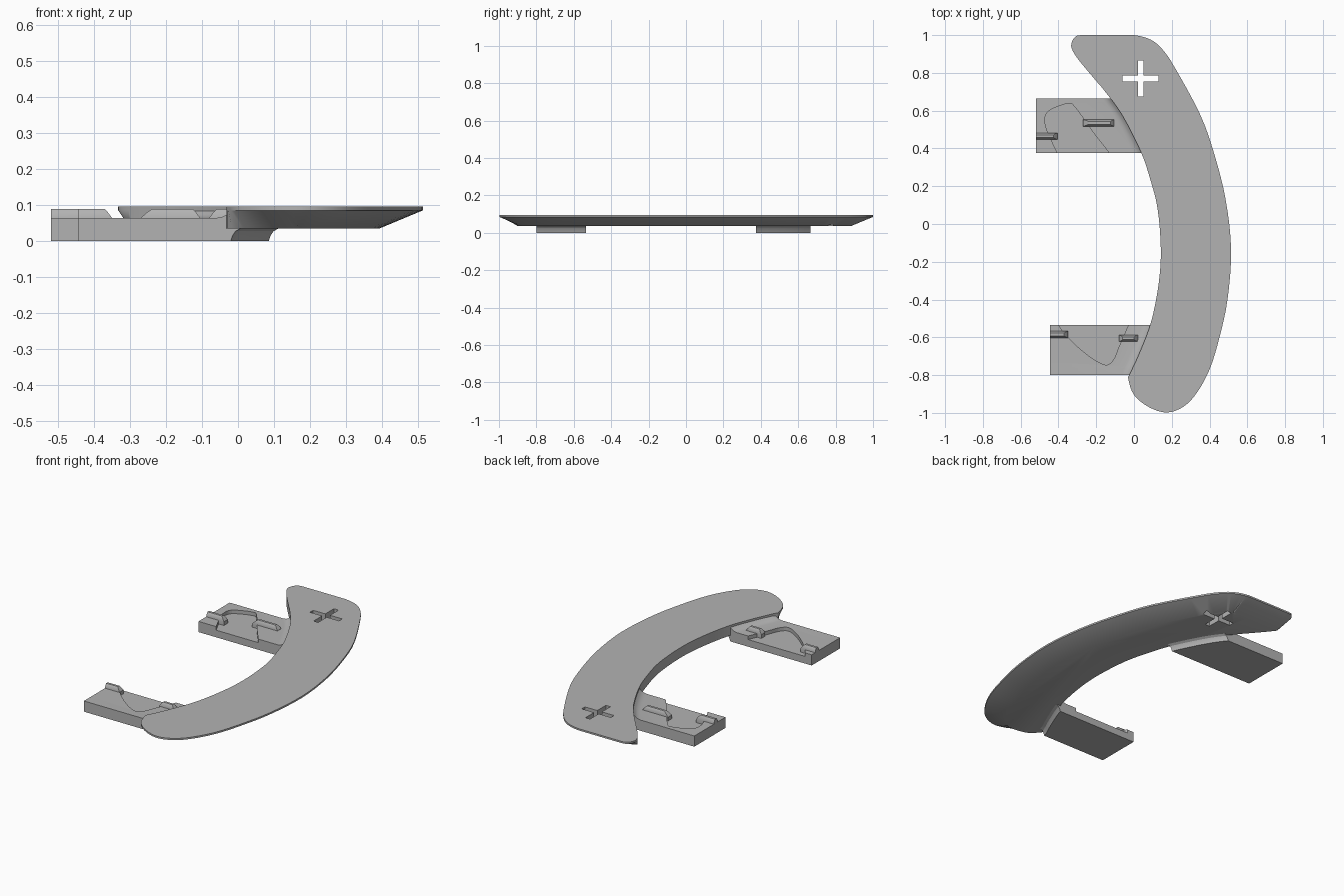
import bpy
import bmesh
import math
from mathutils import Vector

if "Cube" in bpy.data.objects:
    bpy.data.objects.remove(bpy.data.objects["Cube"], do_unlink=True)

gray = bpy.data.materials.new("light_gray")
gray.use_nodes = True
COLOR = (0.45, 0.45, 0.45, 1)
gray.diffuse_color = COLOR
gray.node_tree.nodes["Principled BSDF"].inputs["Base Color"].default_value = COLOR


def finish(name, bm, smooth=True):
    """Turn a bmesh into a named object."""
    bmesh.ops.remove_doubles(bm, verts=bm.verts, dist=0.0005)
    bmesh.ops.recalc_face_normals(bm, faces=bm.faces)
    mesh = bpy.data.meshes.new(name)
    bm.to_mesh(mesh)
    bm.free()
    mesh.materials.append(gray)
    obj = bpy.data.objects.new(name, mesh)
    bpy.context.collection.objects.link(obj)
    if smooth:
        bpy.ops.object.select_all(action="DESELECT")
        obj.select_set(True)
        bpy.context.view_layer.objects.active = obj
        bpy.ops.object.shade_smooth_by_angle(angle=math.radians(25))
    return obj


def loft(name, rings, smooth=True):
    """Skin equal-length closed rings and cap both ends."""
    bm = bmesh.new()
    rows = [[bm.verts.new(p) for p in ring] for ring in rings]
    n = len(rows[0])
    for a, b in zip(rows, rows[1:]):
        for i in range(n):
            j = (i + 1) % n
            bm.faces.new((a[i], a[j], b[j], b[i]))
    bm.faces.new(rows[0])
    bm.faces.new(rows[-1])
    return finish(name, bm, smooth)


def cut(obj, cutter):
    cutter.hide_render = True
    cutter.hide_viewport = True
    mod = obj.modifiers.new("cut", "BOOLEAN")
    mod.operation = "DIFFERENCE"
    mod.solver = "EXACT"
    mod.object = cutter


def spline(points, steps=4, closed=False):
    """Catmull-Rom curve through 2D points."""
    pts = [Vector(p) for p in points]
    n = len(pts)
    pick = (lambda i: pts[i % n]) if closed else (lambda i: pts[max(0, min(i, n - 1))])
    out = []
    for i in range(n if closed else n - 1):
        a, b, c, d = (pick(i + k) for k in (-1, 0, 1, 2))
        for s in range(steps):
            t = s / steps
            out.append(0.5 * (2 * b + (c - a) * t + (2 * a - 5 * b + 4 * c - d) * t * t
                              + (3 * b - a - 3 * c + d) * t ** 3))
    if not closed:
        out.append(pts[-1])
    return out


# Crescent outline: outer sweep clockwise from the hook tip, then the inner edge
OUTER = [(-.328, .925), (-.33, .96), (-.31, .992), (-.28, 1), (-.25, 1), (-.04, 1),
         (.02, .997), (.09, .975), (.15, .925), (.215, .83), (.35, .58), (.425, .37),
         (.485, .13), (.514, -.135), (.495, -.4), (.45, -.61), (.4, -.77),
         (.335, -.89), (.265, -.965), (.175, -.998), (.08, -.97), (0, -.905), (-.03, -.82)]
INNER = [(-.02, -.79), (.03, -.68), (.09, -.52), (.13, -.32), (.142, -.135), (.125, .08),
         (.085, .24), (.035, .385), (-.065, .58), (-.16, .71), (-.2, .757), (-.29, .865)]
STEPS = 4
outline = spline(OUTER + INNER, STEPS, closed=True)
inner_curve = spline(INNER, 8)


def inner_x(y):
    for a, b in zip(inner_curve, inner_curve[1:]):
        if a.y <= y <= b.y:
            return a.x + (b.x - a.x) * (y - a.y) / (b.y - a.y)
    return inner_curve[0].x


# The underside is drawn in along the outer edge only
underside = []
last = (len(OUTER) - 1) * STEPS
for i, p in enumerate(outline):
    q = p.copy()
    if i < last:
        tangent = outline[(i + 1) % len(outline)] - outline[i - 1]
        normal = Vector((tangent.y, -tangent.x)).normalized()
        q += normal * 0.12 * min(1, (last - i) / (3 * STEPS))
    if p.y > 0.88 and p.x < 0.02:
        q = Vector((max(p.x, -0.3), 0.88))
    underside.append(q)

plate = loft("crescent_plate", [[(p.x, p.y, z) for p in ring] for ring, z in
                                ((underside, .035), (outline, .085), (outline, .095))])

# Plus-shaped opening through the plate
W, R = 0.015, 0.095
plus = [(W, W), (W, R), (-W, R), (-W, W), (-R, W), (-R, -W),
        (-W, -W), (-W, -R), (W, -R), (W, -W), (R, -W), (R, W)]
cut(plate, loft("plus_cutter", [[(.035 + x, .77 + y, z) for x, y in plus]
                                for z in (-.1, .2)], False))


def tab(name, left, y0, y1, arch, open_y):
    """Mounting tab with a flared root and an arched recess."""
    rings = []
    for k in range(13):
        y = y0 + (y1 - y0) * k / 12
        e = inner_x(y)
        section = [(left, 0), (e, 0), (e + .005, .015), (e + .013, .027), (e + .03, .036),
                   (e + .03, .06), (e + .006, .088), (e - .012, .073), (e - .026, .066),
                   (e - .045, .063), (left, .063)]
        rings.append([(x, y, z) for x, z in section])
    body = loft(name, rings)
    curve = [tuple(p) for p in spline(arch, 5)]
    shape = [(arch[0][0], open_y)] + curve + [(arch[-1][0], open_y)]
    cut(body, loft(name + "_recess_cutter",
                   [[(x, y, z) for x, y in shape] for z in (.042, .1)], False))


def clip(name, x0, x1, y, slope0, slope1):
    """Low ridge with tapered sides and ends."""
    rings = []
    for z, half, t in ((.04, .018, 0), (.064, .018, 0), (.08, .013, .6), (.088, .007, 1)):
        a, b = x0 + slope0 * t, x1 - slope1 * t
        rings.append([(a, y - half, z), (b, y - half, z), (b, y + half, z), (a, y + half, z)])
    loft(name, rings)


tab("back_tab", -.52, .375, .665,
    [(-.405, .375), (-.44, .45), (-.47, .53), (-.455, .595), (-.35, .638),
     (-.31, .615), (-.22, .49), (-.13, .375)], .3)
tab("front_tab", -.445, -.8, -.535,
    [(-.4, -.535), (-.35, -.6), (-.25, -.69), (-.155, -.745), (-.11, -.72),
     (-.08, -.65), (-.03, -.535)], -.46)

clip("back_outer_clip", -.52, -.405, .465, 0, .02)
clip("back_inner_clip", -.27, -.105, .535, .03, .02)
clip("front_outer_clip", -.445, -.35, -.585, 0, .02)
clip("front_inner_clip", -.08, .02, -.605, .02, .02)
